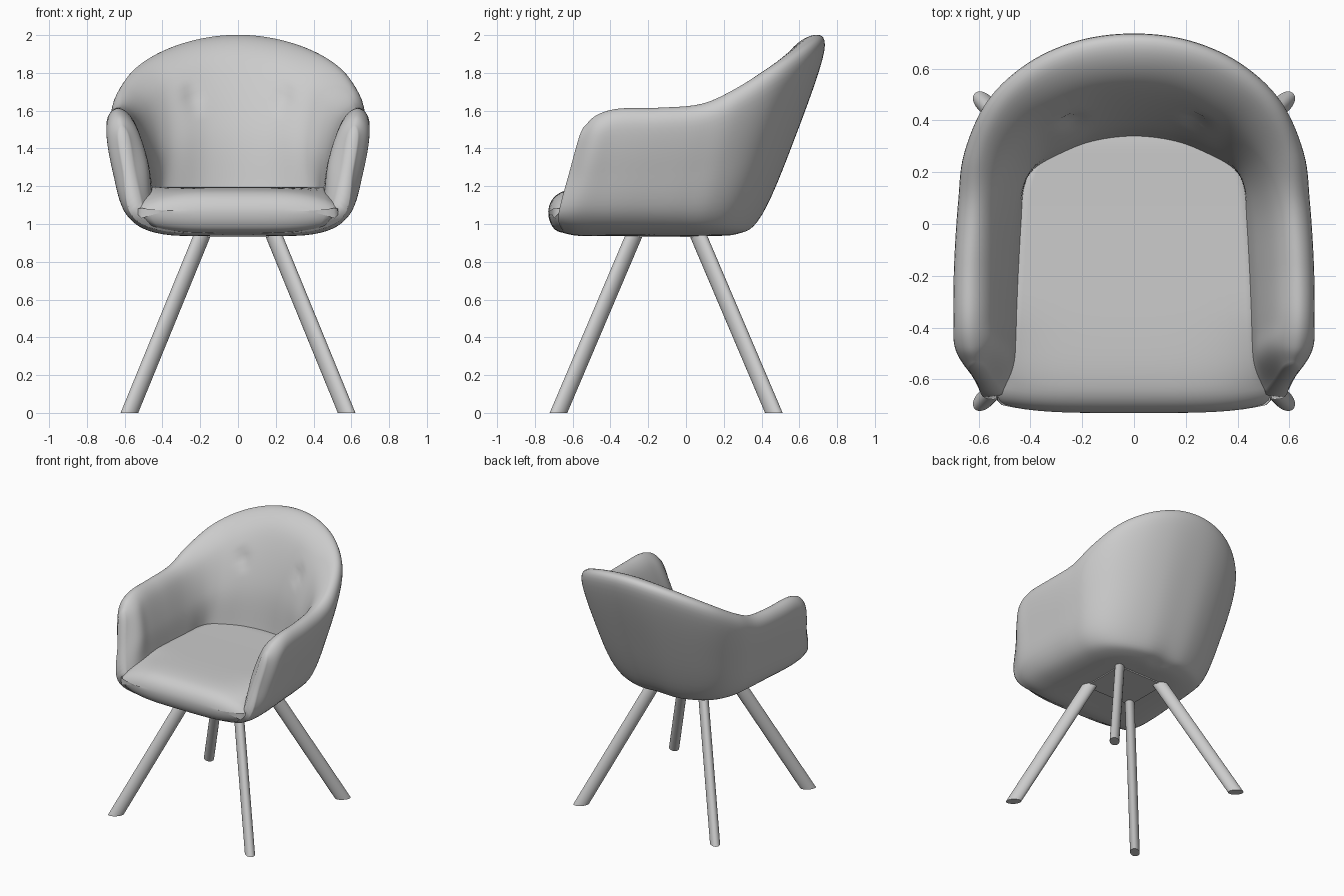
import bpy, bmesh, math
from mathutils import Vector

if "Cube" in bpy.data.objects:
    bpy.data.objects.remove(bpy.data.objects["Cube"])

grey = bpy.data.materials.new("soft_grey")
grey.diffuse_color = (0.6, 0.6, 0.6, 1)
grey.use_nodes = True
grey.node_tree.nodes["Principled BSDF"].inputs["Base Color"].default_value = grey.diffuse_color


def spline(pts, n):
    """Resample a smooth curve that passes through every point."""
    pts = [Vector(p) for p in pts]
    ext = [2 * pts[0] - pts[1]] + pts + [2 * pts[-1] - pts[-2]]
    out = []
    for i in range(1, len(ext) - 2):
        a, b, c, d = ext[i - 1:i + 3]
        for k in range(n):
            t = k / n
            out.append(0.5 * (2 * b + (c - a) * t + (2 * a - 5 * b + 4 * c - d) * t * t
                              + (3 * b - a - 3 * c + d) * t ** 3))
    return out + [pts[-1]]


def add_mesh(name, sections, closed=False, cap=None, angle=40):
    """Skin a list of equal-length sections; cap closes the first and last one."""
    bm = bmesh.new()
    rows = [[bm.verts.new(p) for p in s] for s in sections]
    n = len(rows[0])
    for a, b in zip(rows, rows[1:]):
        for j in range(n if closed else n - 1):
            k = (j + 1) % n
            bm.faces.new((a[j], a[k], b[k], b[j]))
    for end in (rows[0], rows[-1]):
        if cap == "disc":
            bm.faces.new(end)
        elif cap == "fold":  # join the outer half of the section to the inner half
            m, top = n - 1, 35
            for j in range(2 * top - m, top):
                k = 2 * top - j
                quad = (end[j], end[j + 1], end[k - 1], end[k])
                bm.faces.new(quad if j + 1 < top else (quad[0], quad[1], quad[3]))
            bm.faces.new(end[:2 * top - m + 1] + [end[m]])
    bmesh.ops.remove_doubles(bm, verts=bm.verts, dist=0.0005)
    bmesh.ops.recalc_face_normals(bm, faces=bm.faces)
    me = bpy.data.meshes.new(name)
    bm.to_mesh(me)
    bm.free()
    me.materials.append(grey)
    ob = bpy.data.objects.new(name, me)
    bpy.context.collection.objects.link(ob)
    bpy.ops.object.select_all(action='DESELECT')
    ob.select_set(True)
    bpy.context.view_layer.objects.active = ob
    bpy.ops.object.shade_smooth_by_angle(angle=math.radians(angle))
    return ob


# Tub shell: rim, lower outer and inner seat lines from back centre to the arm
rim = [(0, .675, 2.0), (.2, .65, 1.978), (.38, .57, 1.918), (.52, .44, 1.828), (.6, .26, 1.715),
       (.622, .08, 1.635), (.637, -.15, 1.615), (.64, -.36, 1.61), (.632, -.475, 1.575)]
low = [(0, .40), (.17, .39), (.34, .33), (.46, .24), (.53, .12), (.555, -.03),
       (.57, -.22), (.585, -.42), (.585, -.57)]
inner = [(0, .335), (.16, .315), (.29, .265), (.39, .205), (.425, .13), (.43, 0),
         (.44, -.2), (.45, -.42), (.465, -.55)]
padding = [1, 1, 1, .8, .4, 0, 0, 0, 0]  # extra thickness of the back rest

half = []
for i, r in enumerate(rim):
    r = Vector(r)
    p = Vector(rim[i - 1]) if i else Vector((-.2, .65, 0))
    q = Vector(rim[min(i + 1, len(rim) - 1)])
    d = q - p
    nrm = Vector((-d.y, d.x, 0)).normalized()
    w = padding[i]
    top_out = r + nrm * .057 + Vector((0, 0, -.085))
    top_in = r - nrm * (.085 + .065 * w) - Vector((0, 0, .06 + .06 * w))
    lo = Vector((*low[i], 1.045))
    ji = Vector((*inner[i], 1.15))
    under = Vector((lo.x * .68, lo.y - .15 * max(0, 1 - i / 5), .947))
    mid_out = lo.lerp(top_out, .5) + nrm * .02
    mid_in = ji.lerp(top_in, .5) - nrm * (.02 + .025 * w)
    centre = Vector((0, min(under.y, .05), .94))
    half.append([centre, under, lo, mid_out, top_out, r, top_in, mid_in, ji])

# Slanted arm front, a slim rounded nose
side = Vector((.026, -.004, 0))
nose = [Vector(v) for v in ((.535, -.672, 1.045), (.578, -.612, 1.28), (.606, -.562, 1.46),
                            (.613, -.54, 1.515))]
half.append([Vector((0, -.655, .955)), Vector((.37, -.65, .96)), nose[0] + side, nose[1] + side,
             nose[2] + side, nose[3], nose[2] - side, nose[1] - side,
             nose[0] - side + Vector((0, .01, .05))])

flip = [[Vector((-p.x, p.y, p.z)) for p in s] for s in half[:0:-1]]
stations = [spline(s, 7) for s in flip + half]
sections = [list(s) for s in zip(*[spline(line, 7) for line in zip(*stations)])]
sections = [list(s) for s in sections]

# Two buttoned dimples pressed into the inner back
for s in sections:
    for p in s[37:]:
        dist = math.hypot(abs(p.x) - .24, (p.z - 1.665) * 1.4)
        if p.y > .25:
            p.y += .03 * math.exp(-(dist / .045) ** 2)
add_mesh("tub_shell", sections, cap="fold", angle=130)

# Seat cushion: y, z and half width along its length, rolled over the front
profile = [(.36, 1.185, .12), (.30, 1.19, .30), (.2, 1.19, .41), (0, 1.19, .45),
           (-.4, 1.195, .475), (-.6, 1.185, .49), (-.69, 1.15, .505), (-.728, 1.08, .51),
           (-.715, 1.0, .485), (-.66, .955, .43), (-.5, .945, .36)]
cushion = []
for y, z, w in spline(profile, 5):
    front = min(1, max(0, (-.35 - y) / .3))
    row = []
    for k in range(25):
        u = k / 12 - 1
        drop = .05 * front * u ** 4 * (1 if z > 1.08 else -.4)
        row.append((u * w, y + .03 * front * u ** 4, z - drop))
    # rounded pillow ends
    for u, keep in ((1, .65), (1, .2)):
        ex = w + .018 if keep > .5 else w + .022 * front
        ey = y + .03 * front + .05 * front * (1 - keep)
        ez = 1.08 + (row[-1][2] - 1.08) * keep
        row.append((ex, ey, ez))
        row.insert(0, (-ex, ey, ez))
    cushion.append(row)
add_mesh("seat_cushion", cushion, angle=80)

# Mounting plate under the seat
cy = -.105
square = [(-.21, -.19), (.21, -.19), (.21, .19), (-.21, .19)]
add_mesh("mounting_plate", [[(x, cy + y, z) for x, y in square] for z in (.93, .95)],
         closed=True, cap="disc")

# Four splayed oval legs, cut level at floor and plate
for sx, hand in ((-1, "left"), (1, "right")):
    for sy, end in ((-1, "front"), (1, "back")):
        along = Vector((sx, sy, 0)).normalized()
        across = Vector((-along.y, along.x, 0))
        rings = []
        for x, y, z in ((.575, .57, 0), (.19, .17, .94)):
            c = Vector((sx * x, cy + sy * y, z))
            rings.append([c + along * .056 * math.cos(a) + across * .035 * math.sin(a)
                          for a in (math.tau * k / 24 for k in range(24))])
        add_mesh(f"{end}_{hand}_leg", rings, closed=True, cap="disc")
